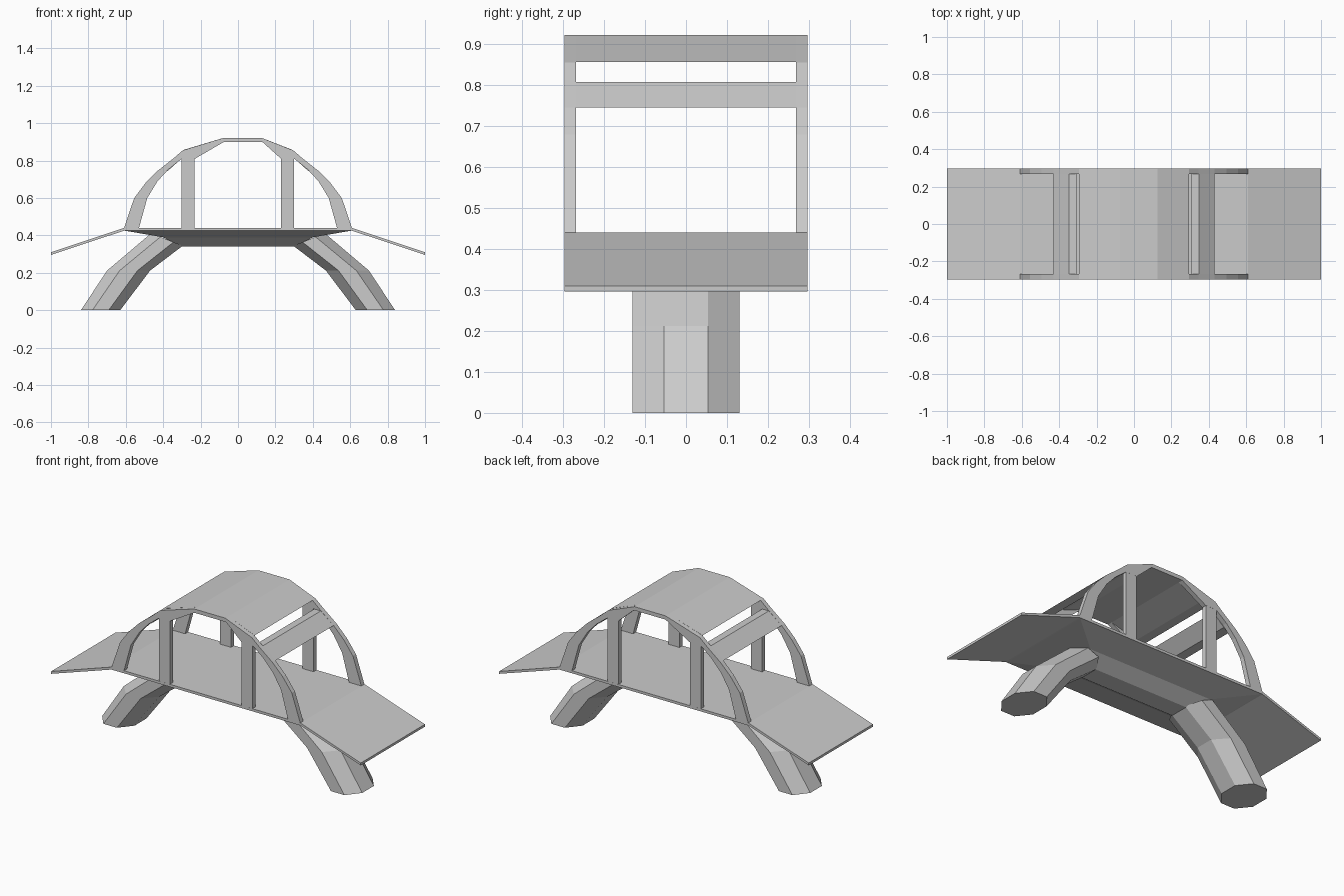
import bpy
import bmesh
import math

if "Cube" in bpy.data.objects:
    bpy.data.objects.remove(bpy.data.objects["Cube"], do_unlink=True)

grey = bpy.data.materials.new("light grey")
grey.use_nodes = True
color = (0.6, 0.6, 0.6, 1)
grey.diffuse_color = color
grey.node_tree.nodes["Principled BSDF"].inputs["Base Color"].default_value = color

HALF = 0.296      # half width of the deck
INNER = 0.268     # inside of the side frames


def finish(name, bm):
    bmesh.ops.recalc_face_normals(bm, faces=bm.faces)
    mesh = bpy.data.meshes.new(name)
    bm.to_mesh(mesh)
    bm.free()
    mesh.materials.append(grey)
    obj = bpy.data.objects.new(name, mesh)
    bpy.context.collection.objects.link(obj)
    return obj


def loft(name, rings):
    """Skin a list of equal-length rings and cap both ends."""
    bm = bmesh.new()
    loops = [[bm.verts.new(p) for p in ring] for ring in rings]
    n = len(loops[0])
    for a, b in zip(loops, loops[1:]):
        for i in range(n):
            j = (i + 1) % n
            bm.faces.new((a[i], a[j], b[j], b[i]))
    bm.faces.new(loops[0])
    bm.faces.new(loops[-1])
    return finish(name, bm)


def prism(name, profile, y0, y1):
    """Extrude an x-z profile along y."""
    return loft(name, [[(x, y, z) for x, z in profile] for y in (y0, y1)])


def flip(points):
    return [(-x, z) for x, z in reversed(points)]


# Deck with drooping end ramps
deck_top = [(0.61, 0.44), (1, 0.31)]
deck_under = [(1, 0.296), (0.61, 0.425)]
prism("deck", flip(deck_top) + deck_top + deck_under + flip(deck_under), -HALF, HALF)

# Tapered belly under the deck
belly = []
for hx, hy, z in [(0.61, HALF, 0.426), (0.4, 0.13, 0.39), (0.31, 0.055, 0.34)]:
    belly.append([(hx, hy, z), (-hx, hy, z), (-hx, -hy, z), (hx, -hy, z)])
loft("belly", belly)

# Bent octagonal legs: centre x, radius x, height, tilt of each section
sections = [(0.735, 0.105, 0, 0), (0.585, 0.115, 0.212, 0), (0.38, 0.085, 0.378, 0.033)]
grow = 1 / math.cos(math.pi / 8)
for side, label in ((1, "left_leg"), (-1, "right_leg")):
    rings = []
    for cx, rx, z, tilt in sections:
        ring = []
        for k in range(8):
            a = math.pi * (k + 0.5) / 4
            u, v = math.cos(a) * grow, math.sin(a) * grow
            ring.append((side * (cx + rx * u), 0.13 * v, z + tilt * u))
        rings.append(ring)
    loft(label, rings)

# Arched side frames
rise = [(0.61, 0.438), (0.555, 0.6), (0.495, 0.68), (0.43, 0.745), (0.345, 0.812), (0.295, 0.855)]
inner_rise = [(0.53, 0.438), (0.485, 0.6), (0.43, 0.69), (0.37, 0.755), (0.3, 0.81), (0.23, 0.81)]
crown = [(0.125, 0.922), (-0.075, 0.922)]
crown_under = [(-0.075, 0.9), (0.13, 0.9)]
arch = rise + crown + flip(rise) + flip(inner_rise[::-1])[::-1][::-1] + crown_under + inner_rise[::-1]

# Paired frames and their upright posts
for y0, y1, label in ((-HALF, -INNER, "front"), (INNER, HALF, "back")):
    prism(label + "_arch", arch, y0, y1)
    for x, side in ((0.265, "left"), (-0.268, "right")):
        post = [(x - 0.035, 0.438), (x + 0.035, 0.438), (x + 0.035, 0.83), (x - 0.035, 0.815)]
        if x < 0:
            post[2], post[3] = (x + 0.035, 0.815), (x - 0.035, 0.83)
        prism(f"{label}_{side}_post", post, y0 + 0.0005, y1 - 0.0005)

# Roof panel across the crown
eave = [(0.295, 0.856)]
eave_under = [(0.24, 0.856)]
prism("roof", eave + crown + flip(eave) + flip(eave_under) + crown_under + eave_under, -INNER, INNER)

# Cross beams below the roof slits
beam = [(0.347, 0.808), (0.43, 0.745), (0.375, 0.745), (0.305, 0.808)]
prism("left_beam", beam, -INNER, INNER)
prism("right_beam", flip(beam), -INNER, INNER)
